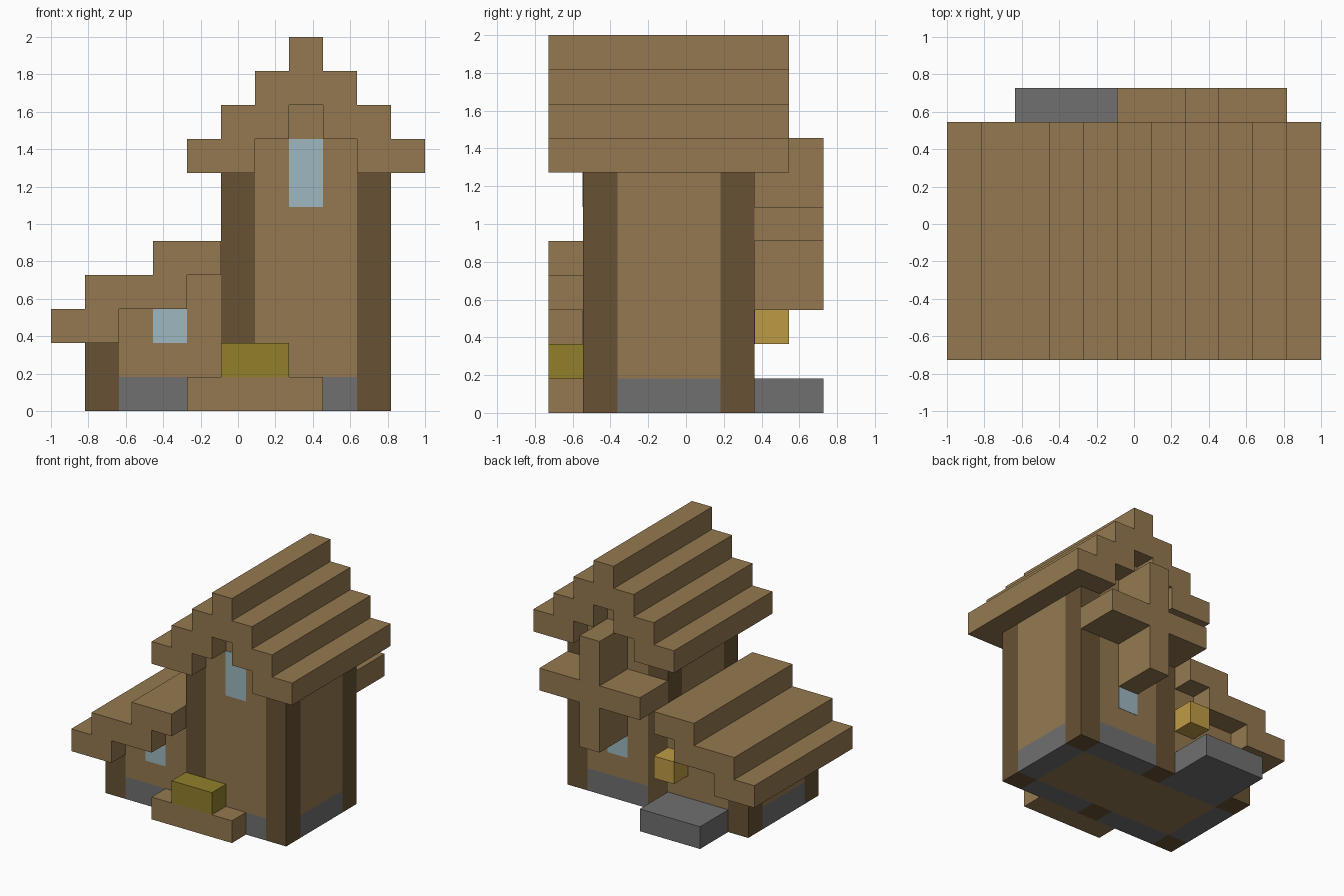
import bpy
import bmesh
from mathutils import Matrix, Vector

if "Cube" in bpy.data.objects:
    bpy.data.objects.remove(bpy.data.objects["Cube"], do_unlink=True)

U = 2 / 11                       # one block
ORIGIN = Vector((5.5, 4, 0))     # grid point at the centre of the ground


def material(name, rgb):
    lin = [((c / 255 + 0.055) / 1.055) ** 2.4 for c in rgb]
    m = bpy.data.materials.new(name)
    m.use_nodes = True
    m.diffuse_color = (*lin, 1)
    bsdf = m.node_tree.nodes["Principled BSDF"]
    bsdf.inputs["Base Color"].default_value = (*lin, 1)
    bsdf.inputs["Roughness"].default_value = 0.9
    return m


PLANK = material("oak plank", (148, 121, 80))
LOG = material("dark log", (103, 81, 52))
STONE = material("grey stone", (112, 112, 112))
GLASS = material("pale blue glass", (158, 184, 192))
LAMP = material("amber lamp", (190, 155, 69))
HAY = material("olive hay", (145, 128, 43))


def blocks(name, mat, *boxes):
    """One object from boxes given as x, y and z ranges in block units."""
    bm = bmesh.new()
    for ranges in boxes:
        lo, hi = (Vector(c) for c in zip(*ranges))
        place = Matrix.Translation(((lo + hi) / 2 - ORIGIN) * U)
        size = Matrix.Diagonal((*((hi - lo) * U), 1))
        bmesh.ops.create_cube(bm, size=1, matrix=place @ size)
    mesh = bpy.data.meshes.new(name)
    bm.to_mesh(mesh)
    bm.free()
    mesh.materials.append(mat)
    obj = bpy.data.objects.new(name, mesh)
    bpy.context.collection.objects.link(obj)
    return obj


FRONT, BACK, MID, ROOF = (1, 2), (5, 6), (2, 5), (0, 7)

# Corner posts, stone footing and front and back walls
for side, y in (("front", FRONT), ("back", BACK)):
    blocks(side + "_annex_post", LOG, ((1, 2), y, (0, 2)))
    for label, x in (("inner", 5), ("outer", 9)):
        blocks(f"{side}_{label}_tower_post", LOG, ((x, x + 1), y, (0, 7)))
    blocks(side + "_footing", STONE, ((2, 5), y, (0, 1)), ((6, 9), y, (0, 1)))
    blocks(side + "_tower_wall", PLANK,
           ((6, 9), y, (1, 8)), ((7, 8), y, (8, 9)))
    blocks(side + "_annex_wall", PLANK,
           ((2, 4), y, (1, 3)), ((4, 5), y, (1, 4)))

# Side walls and floor
blocks("side_footing", STONE, ((1, 2), MID, (0, 1)), ((9, 10), MID, (0, 1)))
blocks("tower_side_walls", PLANK, ((5, 6), MID, (1, 7)), ((9, 10), MID, (1, 7)))
blocks("annex_side_wall", PLANK, ((1, 2), MID, (1, 2)))
blocks("floor", PLANK, ((2, 9), MID, (0, 1)))

# Stepped roofs
tower_steps = []
for step in range(2):
    z = (7 + step, 8 + step)
    tower_steps += [((4 + step, 6 + step), ROOF, z),
                    ((9 - step, 11 - step), ROOF, z)]
blocks("tower_roof", PLANK, *tower_steps,
       ((6, 9), ROOF, (9, 10)), ((7, 8), ROOF, (10, 11)))
blocks("annex_roof", PLANK, ((0, 2), ROOF, (2, 3)),
       ((1, 4), ROOF, (3, 4)), ((3, 5), ROOF, (4, 5)))

# Cross-shaped sails on the back
blocks("sails", PLANK, ((7, 8), (6, 8), (3, 8)),
       ((5, 7), (6, 8), (5, 6)), ((8, 10), (6, 8), (5, 6)))

# Porch, hay bale, back step and lamp
blocks("front_porch", PLANK, ((4, 8), (0, 1), (0, 1)))
blocks("hay_bale", HAY, ((5, 7), (0, 1), (1, 2)))
blocks("back_step", STONE, ((2, 5), (6, 8), (0, 1)))
blocks("lamp", LAMP, ((4, 5), (6, 7), (2, 3)))

# Thin window panes
T = 0.015
blocks("tower_window", GLASS, ((7, 8), (1 - T, 1), (6, 8)))
blocks("annex_window", GLASS, ((3, 4), (1 - T, 1), (2, 3)))
blocks("back_window", GLASS, ((7, 8), (6, 6 + T), (2, 3)))
